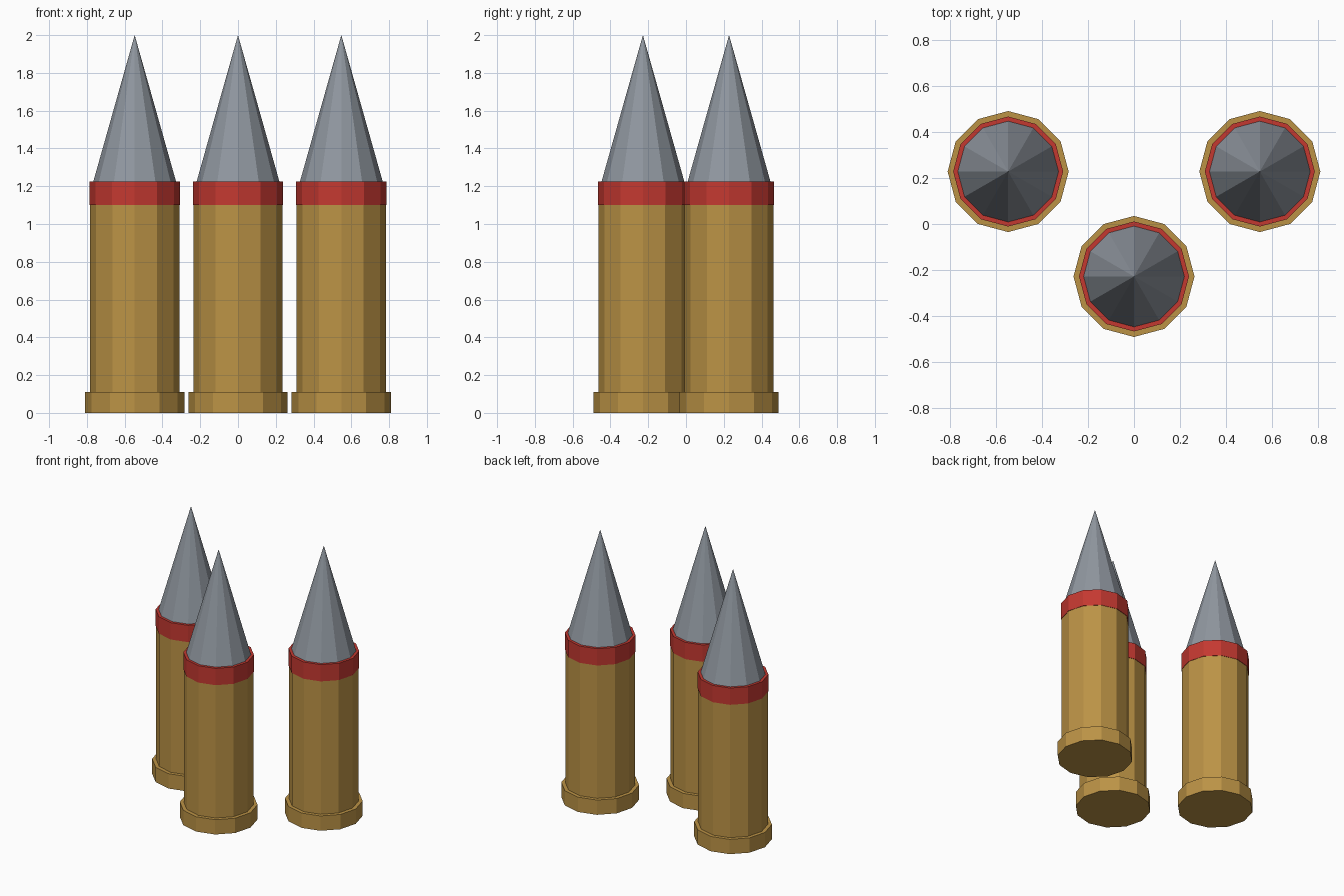
import bpy

if "Cube" in bpy.data.objects:
    bpy.data.objects.remove(bpy.data.objects["Cube"])

SIDES = 12


def material(name, color):
    m = bpy.data.materials.new(name)
    m.diffuse_color = (*color, 1)
    m.use_nodes = True
    m.node_tree.nodes["Principled BSDF"].inputs["Base Color"].default_value = m.diffuse_color
    return m


brass = material("brass", (0.50, 0.29, 0.06))
red = material("red_paint", (0.55, 0.04, 0.03))
steel = material("steel", (0.28, 0.31, 0.35))


def ring(name, x, y, z0, z1, r0, r1, mat):
    """Flat-faced 12-sided cylinder or cone from z0 to z1."""
    bpy.ops.mesh.primitive_cone_add(vertices=SIDES, radius1=r0, radius2=r1,
                                    depth=z1 - z0, location=(x, y, (z0 + z1) / 2))
    ob = bpy.context.object
    ob.name = name
    ob.data.materials.append(mat)


def shell(label, x, y):
    ring(label + "_base_rim", x, y, 0, 0.11, 0.263, 0.263, brass)
    ring(label + "_casing", x, y, 0.11, 1.10, 0.236, 0.236, brass)
    ring(label + "_band", x, y, 1.10, 1.225, 0.239, 0.239, red)
    ring(label + "_tip", x, y, 1.225, 2.0, 0.219, 0, steel)


# Three shells in a triangle, one in front and two behind
shell("left_shell", -0.547, 0.228)
shell("front_shell", 0, -0.228)
shell("right_shell", 0.547, 0.228)
